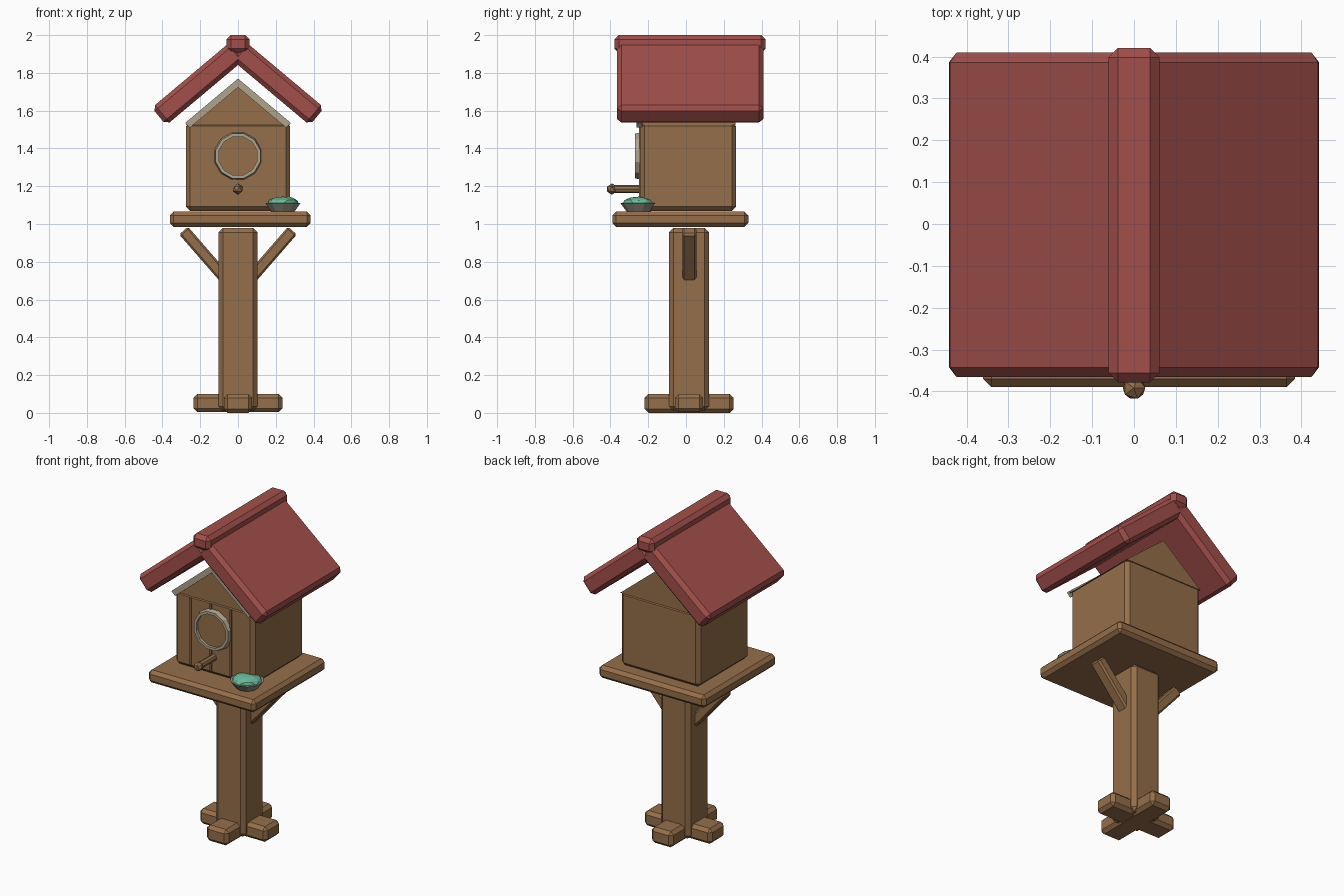
import bpy, bmesh, math, random
from mathutils import Matrix, Vector

random.seed(4)
cube = bpy.data.objects.get("Cube")
if cube:
    bpy.data.objects.remove(cube, do_unlink=True)


def material(name, rgb):
    m = bpy.data.materials.new(name)
    m.use_nodes = True
    m.diffuse_color = (*rgb, 1)
    m.node_tree.nodes["Principled BSDF"].inputs["Base Color"].default_value = (*rgb, 1)
    return m


WOOD = material("warm wood", (0.30, 0.156, 0.068))
ROOF = material("red roof paint", (0.36, 0.078, 0.07))
TRIM = material("pale trim", (0.43, 0.37, 0.27))
BOWL = material("grey clay", (0.30, 0.27, 0.22))
SEED = material("green seed", (0.14, 0.49, 0.32))


def finish(name, bm, mat):
    bmesh.ops.recalc_face_normals(bm, faces=bm.faces)
    mesh = bpy.data.meshes.new(name)
    bm.to_mesh(mesh)
    bm.free()
    mesh.materials.append(mat)
    obj = bpy.data.objects.new(name, mesh)
    bpy.context.collection.objects.link(obj)
    return obj


def box(name, center, size, mat, chamfer=0.02, tilt=0):
    """Chamfered box, tilted about the y axis."""
    bm = bmesh.new()
    bmesh.ops.create_cube(bm, size=1)
    bmesh.ops.scale(bm, vec=size, verts=bm.verts)
    if chamfer:
        bmesh.ops.bevel(bm, geom=bm.edges[:], offset=chamfer, segments=1,
                        affect='EDGES', profile=0.5)
    bm.transform(Matrix.Translation(center) @ Matrix.Rotation(tilt, 4, 'Y'))
    return finish(name, bm, mat)


def prism(name, outline, y0, y1, mat):
    """Extrude an x-z outline along y."""
    bm = bmesh.new()
    face = bm.faces.new([bm.verts.new((x, y0, z)) for x, z in outline])
    ext = bmesh.ops.extrude_face_region(bm, geom=[face])
    verts = [v for v in ext["geom"] if isinstance(v, bmesh.types.BMVert)]
    bmesh.ops.translate(bm, vec=(0, y1 - y0, 0), verts=verts)
    return finish(name, bm, mat)


def cone(name, center, r1, r2, depth, sides, mat, along_y=False):
    bm = bmesh.new()
    bmesh.ops.create_cone(bm, cap_ends=True, segments=sides,
                          radius1=r1, radius2=r2, depth=depth)
    turn = Matrix.Rotation(math.pi / 2 if along_y else 0, 4, 'X')
    bm.transform(Matrix.Translation(center) @ turn)
    return finish(name, bm, mat)


def ring(name, center, outer, inner, y0, y1, sides, mat):
    """Ring facing the front with a sloped outer rim."""
    bm = bmesh.new()
    mid = outer - 0.008
    profile = [(outer, y1), (mid, y0), (inner, y0), (inner, y1)]
    loops = []
    for i in range(sides):
        a = 2 * math.pi * (i + 0.5) / sides
        loops.append([bm.verts.new((center[0] + r * math.cos(a), y,
                                    center[1] + r * math.sin(a))) for r, y in profile])
    for i in range(sides):
        a, b = loops[i], loops[(i + 1) % sides]
        for j in range(4):
            k = (j + 1) % 4
            bm.faces.new((a[j], a[k], b[k], b[j]))
    return finish(name, bm, mat)


MID_Y = 0.016

# Stand: crossed feet, post and two braces
box("foot_across", (0, MID_Y, 0.052), (0.47, 0.15, 0.096), WOOD)
box("foot_along", (0, MID_Y, 0.05), (0.15, 0.47, 0.1), WOOD)
box("post", (0, MID_Y, 0.495), (0.205, 0.21, 0.97), WOOD, 0.024)
BRACE_ANGLE = math.radians(49)
for side, label in ((1, "left"), (-1, "right")):
    reach = 0.17
    box(label + "_brace",
        (side * (0.288 - reach * math.cos(BRACE_ANGLE)), 0.018,
         0.965 - reach * math.sin(BRACE_ANGLE)),
        (2 * reach, 0.075, 0.062), WOOD, 0.01, -side * BRACE_ANGLE)

# Platform and house
box("platform", (0.012, -0.03, 1.025), (0.745, 0.72, 0.08), WOOD)
box("house_walls", (0, 0.012, 1.305), (0.55, 0.505, 0.47), WOOD, 0.022)
prism("gable", [(-0.275, 1.525), (0.275, 1.525), (0, 1.75)], -0.238, 0.262, WOOD)
prism("gable_trim", [(-0.28, 1.535), (0, 1.77), (0.28, 1.535),
                     (0.255, 1.51), (0, 1.723), (-0.255, 1.51)], -0.262, -0.23, TRIM)

# Thin battens on the front wall
for i in range(3):
    box("front_batten_%d" % (i + 1), (0.14 * (i - 1) - 0.02, -0.242, 1.305),
        (0.012, 0.012, 0.42), WOOD, 0)

# Entrance and perch
ring("entrance_ring", (0, 1.36), 0.13, 0.105, -0.27, -0.235, 12, TRIM)
cone("entrance_disc", (0, -0.243, 1.36), 0.11, 0.11, 0.02, 12, WOOD, True)
cone("perch", (0, -0.31, 1.185), 0.021, 0.021, 0.17, 8, WOOD, True)
bm = bmesh.new()
bmesh.ops.create_icosphere(bm, subdivisions=1, radius=0.03,
                           matrix=Matrix.Translation((0, -0.392, 1.185)))
finish("perch_knob", bm, WOOD)

# Roof: two sloping panels and a ridge cap
PITCH = math.radians(40)
LENGTH = 0.546
for side, label in ((1, "left"), (-1, "right")):
    box(label + "_roof_panel",
        (side * LENGTH / 2 * math.cos(PITCH), 0.022,
         1.92 - LENGTH / 2 * math.sin(PITCH)),
        (LENGTH, 0.775, 0.12), ROOF, 0.023, side * PITCH)
box("ridge_cap", (0, 0.021, 1.953), (0.122, 0.8, 0.094), ROOF, 0.023)

# Seed bowl with a lumpy heap
BX, BY = 0.238, -0.25
cone("seed_bowl", (BX, BY, 1.087), 0.062, 0.098, 0.048, 10, BOWL)
bm = bmesh.new()
bmesh.ops.create_icosphere(bm, subdivisions=2, radius=1)
for v in bm.verts:
    v.co *= random.uniform(0.94, 1.04)
bmesh.ops.scale(bm, vec=(0.086, 0.086, 0.038), verts=bm.verts)
bmesh.ops.translate(bm, vec=(BX, BY, 1.108), verts=bm.verts)
bmesh.ops.bisect_plane(bm, geom=bm.verts[:] + bm.edges[:] + bm.faces[:],
                       plane_co=Vector((0, 0, 1.1)), plane_no=(0, 0, 1), clear_inner=True)
finish("seed_heap", bm, SEED)
